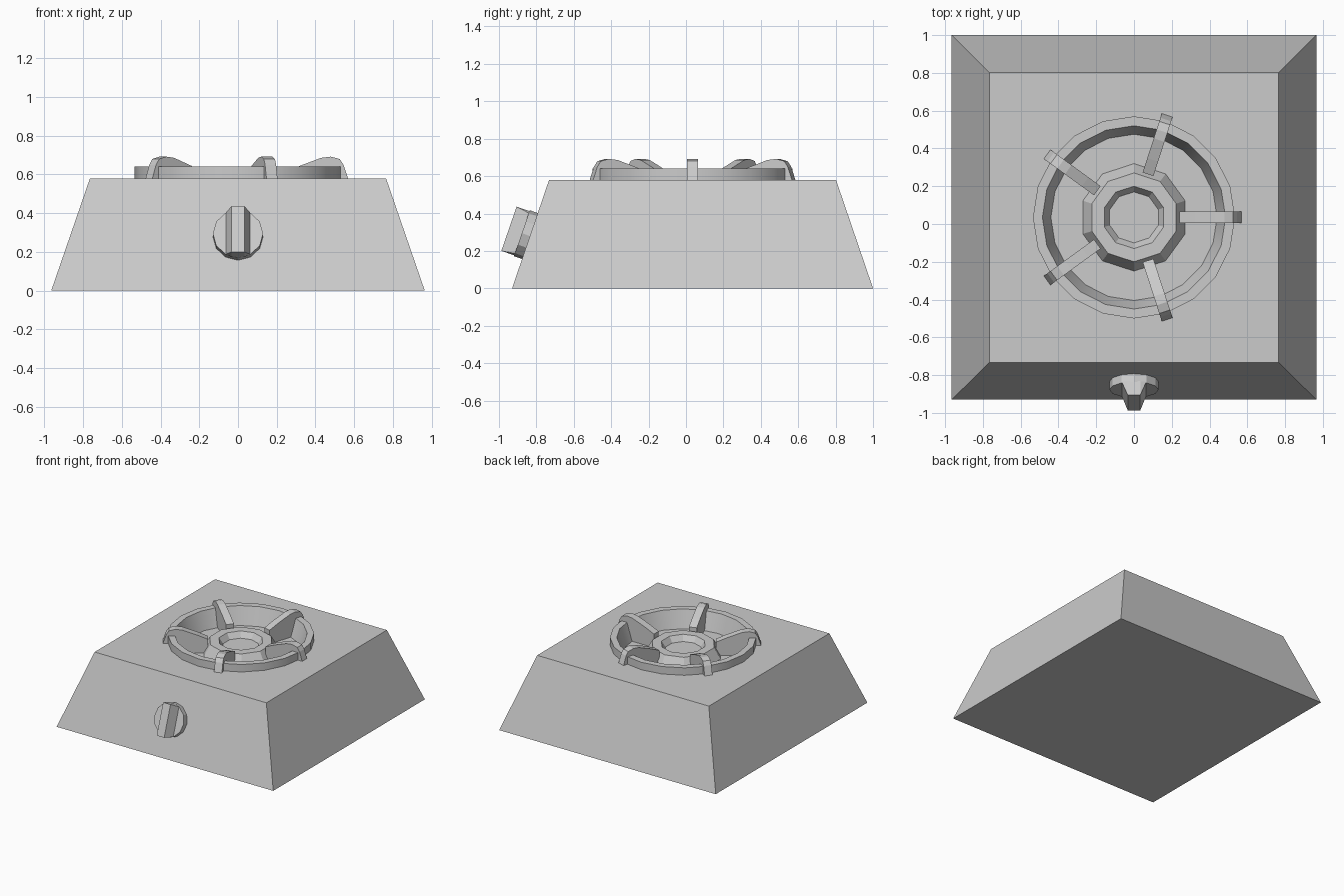
import bpy, bmesh, math
from mathutils import Matrix, Vector

cube = bpy.data.objects.get("Cube")
if cube:
    bpy.data.objects.remove(cube, do_unlink=True)

GREY = (0.6, 0.6, 0.6, 1.0)
metal = bpy.data.materials.new("grey_metal")
metal.use_nodes = True
metal.diffuse_color = GREY
for node in metal.node_tree.nodes:
    if node.type == 'BSDF_PRINCIPLED':
        node.inputs["Base Color"].default_value = GREY

CENTRE_Y = 0.035
TOP_Z = 0.58


def finish(name, bm, matrix=Matrix(), smooth=False, recalc=True):
    """Turn a bmesh into a named object with the metal material."""
    if recalc:
        bmesh.ops.recalc_face_normals(bm, faces=bm.faces)
    bm.transform(matrix)
    mesh = bpy.data.meshes.new(name)
    bm.to_mesh(mesh)
    bm.free()
    mesh.materials.append(metal)
    obj = bpy.data.objects.new(name, mesh)
    bpy.context.collection.objects.link(obj)
    if smooth:
        bpy.ops.object.select_all(action='DESELECT')
        obj.select_set(True)
        bpy.context.view_layer.objects.active = obj
        bpy.ops.object.shade_smooth_by_angle(angle=math.radians(30))
    return obj


def ring(bm, radius, z, sides):
    """Closed circle of vertices with one vertex on the y axis."""
    turn = [math.pi / 2 + math.tau * i / sides for i in range(sides)]
    return [bm.verts.new((radius * math.cos(a), radius * math.sin(a), z)) for a in turn]


def lathe(name, profile, sides, smooth):
    """Revolve (radius, height) points; close the last loop with a face."""
    bm = bmesh.new()
    loops = [ring(bm, r, z, sides) for r, z in profile]
    for a, b in zip(loops, loops[1:]):
        for i in range(sides):
            j = (i + 1) % sides
            bm.faces.new((a[i], a[j], b[j], b[i]))
    bm.faces.new(loops[-1])
    return finish(name, bm, Matrix.Translation((0, CENTRE_Y, 0)), smooth, recalc=False)


# Tapered body with a round opening in its top
bm = bmesh.new()
corners = [(-1, -1), (1, -1), (1, 1), (-1, 1)]
low = [bm.verts.new((x * 0.965, y * 0.965, 0)) for x, y in corners]
high = [bm.verts.new((x * 0.765, y * 0.767, TOP_Z)) for x, y in corners]
bm.faces.new(low[::-1])
for i in range(4):
    j = (i + 1) % 4
    bm.faces.new((low[i], low[j], high[j], high[i]))
opening = ring(bm, 0.51, TOP_Z, 20)
edges = []
for loop in (high, opening):
    for i, v in enumerate(loop):
        w = loop[(i + 1) % len(loop)]
        edges.append(bm.edges.get((v, w)) or bm.edges.new((v, w)))
bmesh.ops.triangle_fill(bm, edges=edges, use_beauty=True, normal=(0, 0, 1))
finish("body", bm, Matrix.Translation((0, CENTRE_Y, 0)))

# Raised rim and sunken bowl, then the burner hub in its middle
lathe("burner_bowl", [(0.535, 0.575), (0.535, 0.64), (0.485, 0.64), (0.44, 0.5)], 20, True)
lathe("burner_hub", [(0.285, 0.499), (0.235, 0.585), (0.165, 0.585), (0.135, 0.54)], 10, False)

# Five pan supports spanning from the hub over the rim
ARM = [(0.24, 0.5), (0.24, 0.61), (0.32, 0.645), (0.43, 0.686), (0.48, 0.692),
       (0.525, 0.68), (0.545, 0.65), (0.57, 0.575), (0.5, 0.575), (0.44, 0.5)]
for n in range(5):
    bm = bmesh.new()
    face = bm.faces.new([bm.verts.new((r, -0.03, z)) for r, z in ARM])
    new = bmesh.ops.extrude_face_region(bm, geom=[face])["geom"]
    bmesh.ops.translate(bm, vec=(0, 0.06, 0), verts=[v for v in new if isinstance(v, bmesh.types.BMVert)])
    spin = Matrix.Translation((0, CENTRE_Y, 0)) @ Matrix.Rotation(math.tau * n / 5, 4, 'Z')
    finish(f"pan_support_{n + 1}", bm, spin)

# Control knob standing square to the sloping front
normal = Vector((0, -TOP_Z, 0.2)).normalized()
frame = Matrix.Translation((0, -0.835, 0.28)) @ normal.to_track_quat('Z', 'Y').to_matrix().to_4x4()

bm = bmesh.new()
bmesh.ops.create_cone(bm, cap_ends=True, segments=12, radius1=0.13, radius2=0.13, depth=0.06)
bmesh.ops.translate(bm, vec=(0, 0, 0.015), verts=bm.verts)
finish("knob_disc", bm, frame)

# Knob grip: a ridge with flared sides
bm = bmesh.new()
for sx in (-1, 1):
    for sy in (-1, 1):
        for x, y, z in ((0.065, 0.113, 0.04), (0.035, 0.125, 0.04), (0.033, 0.125, 0.118)):
            bm.verts.new((sx * x, sy * y, z))
bmesh.ops.convex_hull(bm, input=bm.verts)
bmesh.ops.dissolve_limit(bm, angle_limit=0.02, verts=bm.verts, edges=bm.edges)
finish("knob_grip", bm, frame)
